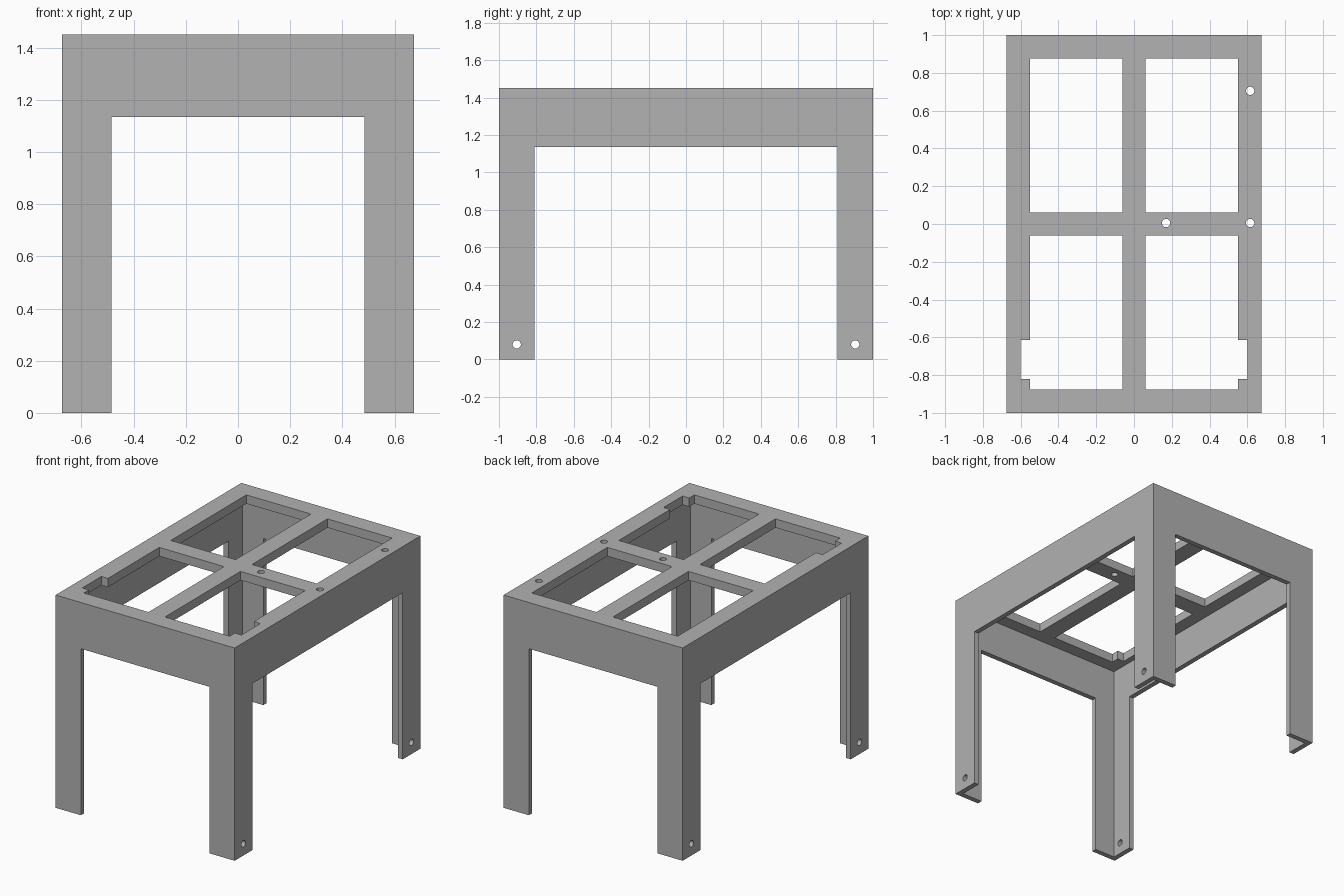
import bpy
from mathutils import Matrix

W, D, H = 0.675, 1.0, 1.45      # half width, half depth, height
WALL, PLATE = 0.035, 0.06       # skirt and top thickness
LEG, SKIRT_Z = 0.19, 1.135      # leg flange width, underside of skirt
RIM, BAR = 0.125, 0.062         # top rim width, half width of cross bars

old = bpy.data.objects.get("Cube")
if old:
    bpy.data.objects.remove(old, do_unlink=True)

grey = bpy.data.materials.new("plain_grey")
grey.use_nodes = True
colour = (0.445, 0.445, 0.445, 1)
grey.diffuse_color = colour
grey.node_tree.nodes["Principled BSDF"].inputs["Base Color"].default_value = colour


def box(name, x, y, z):
    """Box spanning three (low, high) ranges."""
    bpy.ops.mesh.primitive_cube_add(size=1)
    ob = bpy.context.object
    ob.name = name
    size = Matrix.Diagonal([b - a for a, b in (x, y, z)] + [1])
    ob.data.transform(Matrix.Translation([(a + b) / 2 for a, b in (x, y, z)]) @ size)
    return ob


def drill(location, depth, axis="Z"):
    turn = (0, 1.570796, 0) if axis == "X" else (0, 0, 0)
    bpy.ops.mesh.primitive_cylinder_add(vertices=32, radius=0.022, depth=depth,
                                        location=location, rotation=turn)
    return bpy.context.object


def cut(target, cutter):
    cutter.hide_render = True
    mod = target.modifiers.new("cut", "BOOLEAN")
    mod.operation = "DIFFERENCE"
    mod.solver = "EXACT"
    mod.object = cutter
    bpy.context.view_layer.objects.active = target
    bpy.ops.object.modifier_apply(modifier=mod.name)
    bpy.data.objects.remove(cutter, do_unlink=True)


# Outer block hollowed to a shell
frame = box("table_frame", (-W, W), (-D, D), (0, H))
frame.data.materials.append(grey)
cut(frame, box("cavity", (WALL - W, W - WALL), (WALL - D, D - WALL), (-1, H - PLATE)))

# Openings between the angle-section legs
cut(frame, box("front_opening", (LEG - W, W - LEG), (-2, 2), (-1, SKIRT_Z)))
cut(frame, box("side_opening", (-2, 2), (LEG - D, D - LEG), (-1, SKIRT_Z)))

# Four windows in the top
for sx in (-1, 1):
    for sy in (-1, 1):
        x = sorted((sx * BAR, sx * (W - RIM)))
        y = sorted((sy * BAR, sy * (D - RIM)))
        cut(frame, box("window", x, y, (H - 0.2, H + 0.2)))

# Notches beside the two front windows
for s in (-1, 1):
    x = sorted((s * 0.5, s * 0.6))
    cut(frame, box("notch", x, (-0.82, -0.615), (H - 0.2, H + 0.2)))

# Screw holes in the top
for x, y in ((0.615, 0.705), (0.615, 0.005), (0.17, 0.005)):
    cut(frame, drill((x, y, H), 0.4))

# Screw holes in the feet
for sx in (-1, 1):
    for sy in (-1, 1):
        cut(frame, drill((sx * W, sy * 0.905, 0.08), 0.2, "X"))

frame.select_set(True)
bpy.context.view_layer.objects.active = frame
bpy.ops.object.shade_smooth_by_angle()
